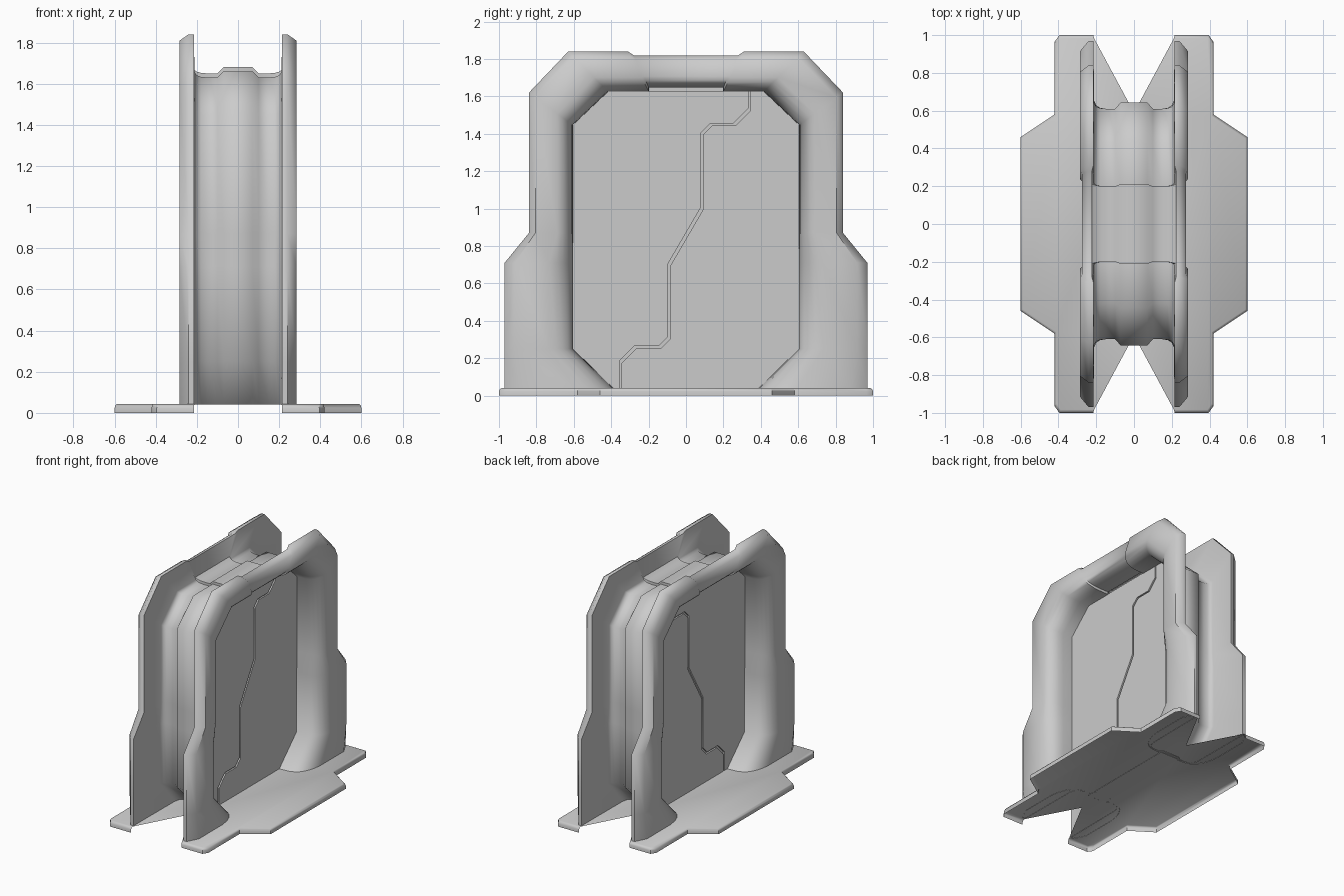
import bpy, bmesh, math

if "Cube" in bpy.data.objects:
    bpy.data.objects.remove(bpy.data.objects["Cube"])


def loft(name, rings, angle=40, wrap=False, caps=(), skip=()):
    """Skin equally long point loops; caps = ring indices to fill, skip = columns left open."""
    bm = bmesh.new()
    vs = [[bm.verts.new(p) for p in r] for r in rings]
    m = len(vs[0])
    for a, b in zip(vs, vs[1:]):
        for j in range(m if wrap else m - 1):
            k = (j + 1) % m
            if j not in skip:
                bm.faces.new((a[j], a[k], b[k], b[j]))
    for c in caps:
        bm.faces.new(vs[c])
    loose = [v for v in bm.verts if not v.link_faces]
    bmesh.ops.delete(bm, geom=loose, context='VERTS')
    bmesh.ops.recalc_face_normals(bm, faces=bm.faces[:])
    me = bpy.data.meshes.new(name)
    bm.to_mesh(me)
    bm.free()
    for p in me.polygons:
        p.use_smooth = True
    me.set_sharp_from_angle(angle=math.radians(angle))
    ob = bpy.data.objects.new(name, me)
    bpy.context.collection.objects.link(ob)
    return ob


def mirror_path(half):
    return half + [(-y, z) for y, z in reversed(half)]


def slab(name, outline, x):
    """Flat panel in the yz plane, from -x to x."""
    return loft(name, [[(-x, y, z) for y, z in outline], [(x, y, z) for y, z in outline]],
                wrap=True, caps=(0, 1))


# Matching arch outlines (y, z): opening and outer edge of the frame
INNER = mirror_path([(-.4, .04), (-.61, .25), (-.61, .71), (-.61, .87), (-.61, 1.45),
                     (-.42, 1.63), (-.2, 1.63), (-.2, 1.65)])
OUTER = mirror_path([(-.97, .04), (-.97, .25), (-.97, .71), (-.84, .87), (-.84, 1.62),
                     (-.63, 1.84), (-.31, 1.84), (-.28, 1.82)])
LINTEL = (7, 8)  # path points of the thinner middle of the lintel

# Half cross-section (x, blend from INNER to OUTER): opening wall, flared mouth,
# flat face, chamfered rim, flat back, fillet into the channel floor
PROFILE = [(.078, -.02), (.16, -.01), (.2, .015), (.23, .06), (.255, .13), (.274, .22),
           (.285, .34), (.285, .85), (.24, 1), (.215, 1), (.211, .12), (.2, .05),
           (.18, .015), (.15, 0), (.1, 0)]


def section(x, t, side):
    ring = []
    for i, (a, b) in enumerate(zip(INNER, OUTER)):
        px = .247 + (x - .247) * .75 if i in LINTEL and t > .1 else x
        ring.append((side * px, a[0] + (b[0] - a[0]) * t, a[1] + (b[1] - a[1]) * t))
    return ring


# Gate frame: both arches joined by a channel with a raised centre band
RAISED = [(y * 1.055, z + (.03 if z > 1 else 0)) for y, z in INNER]
band = [[(x, y, z) for y, z in RAISED] for x in (.07, -.07)]
loft("gate_frame", [section(x, t, 1) for x, t in PROFILE] + band
     + [section(x, t, -1) for x, t in reversed(PROFILE)], angle=50)

# Door: two interlocking leaves over a backing, leaving a thin seam
SEAM = [(-.35, .04), (-.35, .18), (-.27, .26), (-.14, .26), (-.09, .31), (-.09, .7),
        (.085, 1.0), (.085, 1.4), (.135, 1.45), (.26, 1.45), (.34, 1.53), (.34, 1.63)]
CORNERS = [(.42, 1.629), (.609, 1.45), (.609, .25), (.4, .04)]
BACKING = [(y * .995, z - (.003 if z > 1 else 0)) for y, z in INNER]
slab("door_backing", BACKING, .068)
for name, s, edge in (("door_leaf_front", 1, [(-y, z) for y, z in CORNERS]),
                      ("door_leaf_back", -1, CORNERS)):
    slab(name, [(y - s * .006, z + (s * .006 if .1 < z < 1.6 else 0)) for y, z in SEAM]
         + edge, .08)

# Base plate: a top sheet with notched ends and a rounded skirt, open underneath
quarter = [(.215, 1), (.395, 1), (.42, .965), (.42, .58), (.6, .46)]
right = quarter + [(x, -y) for x, y in reversed(quarter)]
plate = [(0, .6)] + right + [(0, -.6)] + [(-x, y) for x, y in reversed(right)]
loft("base_plate", [[(x * s, y * s, z) for x, y in plate]
                    for z, s in ((0, 1), (.024, 1), (.036, .994), (.042, .983))],
     angle=46, wrap=True, caps=(3,), skip=(0, 10, 11, 21))
